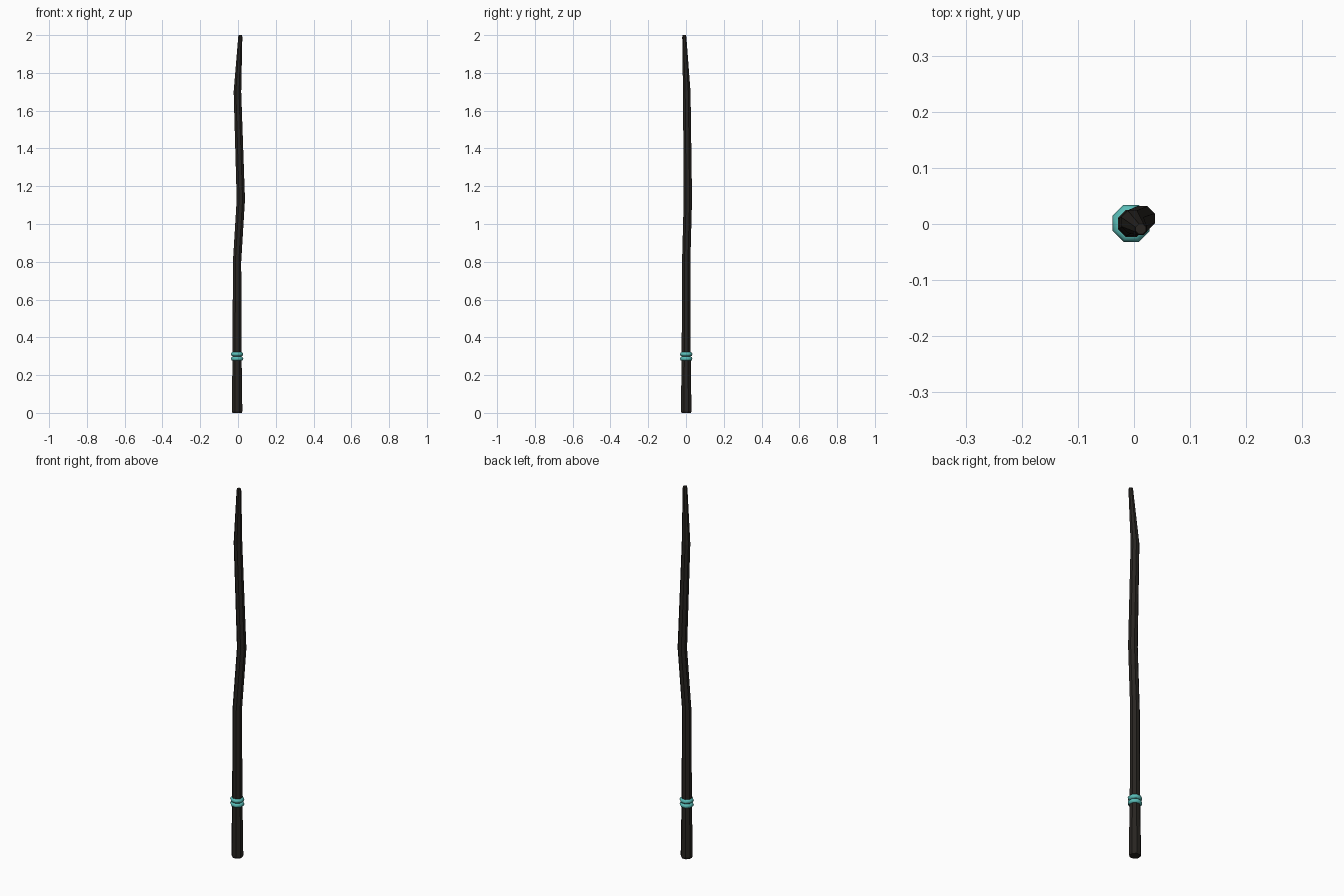
import bpy, bmesh, math

if "Cube" in bpy.data.objects:
    bpy.data.objects.remove(bpy.data.objects["Cube"])

SIDES = 8


def material(name, color):
    m = bpy.data.materials.new(name)
    m.diffuse_color = color
    m.use_nodes = True
    m.node_tree.nodes["Principled BSDF"].inputs["Base Color"].default_value = m.diffuse_color
    return m


def add_object(name, bm, mat):
    bmesh.ops.recalc_face_normals(bm, faces=bm.faces)
    mesh = bpy.data.meshes.new(name)
    bm.to_mesh(mesh)
    bm.free()
    mesh.materials.append(mat)
    ob = bpy.data.objects.new(name, mesh)
    bpy.context.collection.objects.link(ob)
    return ob


def octagon(bm, x, y, z, r):
    # r is the distance to the flats, which face the axes
    R = r / math.cos(math.pi / SIDES)
    angles = [(i + 0.5) * math.tau / SIDES for i in range(SIDES)]
    return [bm.verts.new((x + R * math.cos(a), y + R * math.sin(a), z)) for a in angles]


def bridge(bm, a, b):
    n = len(a)
    for i in range(n):
        j = (i + 1) % n
        bm.faces.new((a[i], a[j], b[j], b[i]))


wood = material("dark_wood", (0.021, 0.018, 0.015, 1))
teal = material("teal_cord", (0.10, 0.50, 0.47, 1))

# Crooked tapering shaft: x, y, z, radius at each bend
path = [
    (-0.005, 0.001, 0.00, 0.025),
    (-0.005, 0.001, 0.01, 0.028),
    (-0.005, 0.001, 0.30, 0.024),
    (-0.005, 0.001, 0.80, 0.022),
    (0.015, 0.010, 1.13, 0.022),
    (-0.003, 0.004, 1.70, 0.020),
    (0.012, -0.009, 1.99, 0.011),
    (0.012, -0.009, 2.00, 0.009),
]
bm = bmesh.new()
loops = [octagon(bm, *p) for p in path]
for a, b in zip(loops, loops[1:]):
    bridge(bm, a, b)
bm.faces.new(loops[0])
bm.faces.new(loops[-1])
add_object("staff_shaft", bm, wood)

# Two stacked cord rings around the grip
MINOR = 0.012
for name, z in (("lower_cord_ring", 0.287), ("upper_cord_ring", 0.311)):
    bm = bmesh.new()
    rings = []
    for k in range(8):
        t = k * math.tau / 8
        rings.append(octagon(bm, -0.005, 0.001, z + MINOR * math.sin(t),
                             0.021 + MINOR * math.cos(t)))
    for k in range(8):
        bridge(bm, rings[k], rings[(k + 1) % 8])
    ring = add_object(name, bm, teal)
    for p in ring.data.polygons:
        p.use_smooth = True
